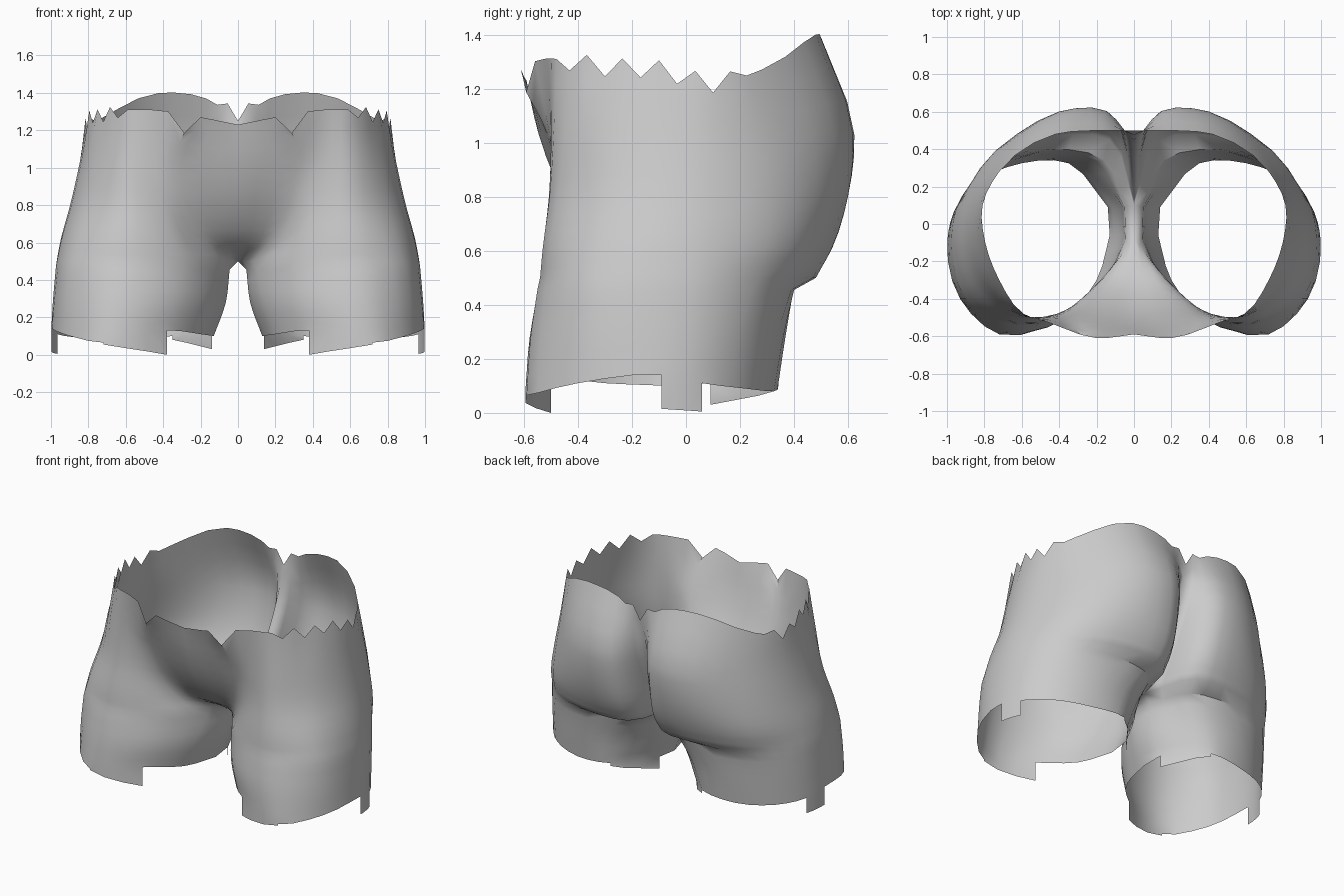
import bpy, bmesh, math
from mathutils import Vector

cube = bpy.data.objects.get("Cube")
if cube:
    bpy.data.objects.remove(cube, do_unlink=True)

mat = bpy.data.materials.new("plain grey")
mat.use_nodes = True
GREY = (0.6, 0.6, 0.6, 1)
mat.diffuse_color = GREY
mat.node_tree.nodes["Principled BSDF"].inputs["Base Color"].default_value = GREY

SUB = 3  # columns between neighbouring section points


def spline(pts, sub):
    """Smooth curve through points, tangents weighted by chord length."""
    n = len(pts)
    d = [max((pts[i + 1] - pts[i]).length, 1e-4) for i in range(n - 1)]
    s = [(pts[i + 1] - pts[i]) / d[i] for i in range(n - 1)]
    m = [s[0]] + [(s[i - 1] * d[i] + s[i] * d[i - 1]) / (d[i] + d[i - 1])
                  for i in range(1, n - 1)] + [s[-1]]
    out = []
    for i in range(n - 1):
        for k in range(sub):
            t = k / sub
            out.append(pts[i] * (2*t**3 - 3*t*t + 1) + m[i] * d[i] * (t**3 - 2*t*t + t)
                       + pts[i + 1] * (3*t*t - 2*t**3) + m[i + 1] * d[i] * (t**3 - t*t))
    return out + [pts[-1]]


def section(z, pts):
    zs = z if isinstance(z, list) else [z] * len(pts)
    return spline([Vector((x, y, h)) for (x, y), h in zip(pts, zs)], SUB)


def loft(sections, sub):
    """Interpolate extra sections between the given ones."""
    cols = [spline(list(c), sub) for c in zip(*sections)]
    return [list(r) for r in zip(*cols)]


# Half sections, running from the front centre round the outside to the back centre
leg = [
    section([.10, .11, .13, .065, .11, .14, .11, .09, .08, .10, .11],
            [(.13, -.06), (.2, -.3), (.38, -.5), (.72, -.59), (.93, -.4), (.998, -.09),
             (.965, .06), (.84, .22), (.6, .325), (.35, .325), (.14, .09)]),
    section(.28, [(.065, -.06), (.14, -.27), (.35, -.5), (.68, -.575), (.92, -.4), (.99, -.12),
                  (.96, .07), (.84, .24), (.57, .36), (.28, .33), (.075, .09)]),
    section(.455, [(.045, -.08), (.1, -.2), (.3, -.45), (.64, -.55), (.9, -.4), (.975, -.13),
                   (.95, .08), (.78, .31), (.45, .4), (.16, .34), (.05, .09)]),
]
pelvis = [
    section(.5, [(0, -.08), (.08, -.18), (.29, -.44), (.62, -.54), (.88, -.41), (.968, -.14),
                 (.945, .08), (.76, .34), (.43, .47), (.13, .45), (0, .1)]),
    section(.61, [(0, -.3), (.17, -.31), (.34, -.46), (.62, -.53), (.85, -.4), (.945, -.15),
                  (.925, .09), (.75, .38), (.42, .525), (.12, .515), (0, .18)]),
    section(.8, [(0, -.45), (.27, -.43), (.41, -.48), (.6, -.505), (.8, -.36), (.89, -.14),
                 (.88, .1), (.72, .4), (.4, .585), (.13, .575), (0, .3)]),
    section(1.03, [(0, -.545), (.3, -.515), (.44, -.5), (.6, -.49), (.77, -.32), (.838, -.12),
                   (.835, .1), (.7, .37), (.4, .6), (.15, .605), (0, .42)]),
    section([1.23, 1.27, 1.31, 1.31, 1.28, 1.27, 1.22, 1.27, 1.4, 1.37, 1.25],
            [(0, -.59), (.2, -.61), (.46, -.525), (.59, -.48), (.72, -.3), (.795, -.1),
             (.81, .1), (.72, .28), (.42, .48), (.17, .5), (0, .5)]),
]
# Torn waistband: saw teeth on the side, a notch at the front, a spike at the back
rim = pelvis[-1]
for i in range(10, 20):
    rim[i].z += .035 if i % 2 else -.035
rim[4].z -= .1
rim[-2].z += .05

rows = loft(leg, 3) + loft(pelvis, 3)
n_leg = len(loft(leg, 3))

bm = bmesh.new()
grid = [[bm.verts.new(p) for p in r] for r in rows]
n = len(grid[0])
for a, b in zip(grid, grid[1:]):
    for i in range(n - 1):
        bm.faces.new((a[i], a[i + 1], b[i + 1], b[i]))
# Inner thigh wall, up to the crotch seam
for a, b in zip(grid[:n_leg], grid[1:n_leg + 1]):
    bm.faces.new((a[-1], a[0], b[0], b[-1]))


def hem_tab(start, end, z0, z1):
    """Hanging flap below the leg hem between two section points."""
    top = grid[0][start * SUB:end * SUB + 1]
    low = [bm.verts.new((v.co.x, v.co.y, z0 + (z1 - z0) * k / (len(top) - 1)))
           for k, v in enumerate(top)]
    for k in range(len(top) - 1):
        bm.faces.new((low[k], low[k + 1], top[k + 1], top[k]))


hem_tab(2, 3, .0, .055)
hem_tab(5, 6, .015, .005)
hem_tab(9, 10, .08, .03)

bmesh.ops.recalc_face_normals(bm, faces=bm.faces)
# Make the shell face outwards, judged on the outer side of the thigh
bm.faces.ensure_lookup_table()
side = max(bm.faces, key=lambda f: f.calc_center_median().x)
if side.normal.x < 0:
    bmesh.ops.reverse_faces(bm, faces=bm.faces)

me = bpy.data.meshes.new("hip_shell")
bm.to_mesh(me)
bm.free()
obj = bpy.data.objects.new("hip_shell", me)
bpy.context.collection.objects.link(obj)
me.materials.append(mat)
mirror = obj.modifiers.new("mirror", 'MIRROR')
mirror.use_clip = True
mirror.merge_threshold = .002

bpy.context.view_layer.objects.active = obj
obj.select_set(True)
bpy.ops.object.shade_smooth_by_angle(angle=math.radians(45))
